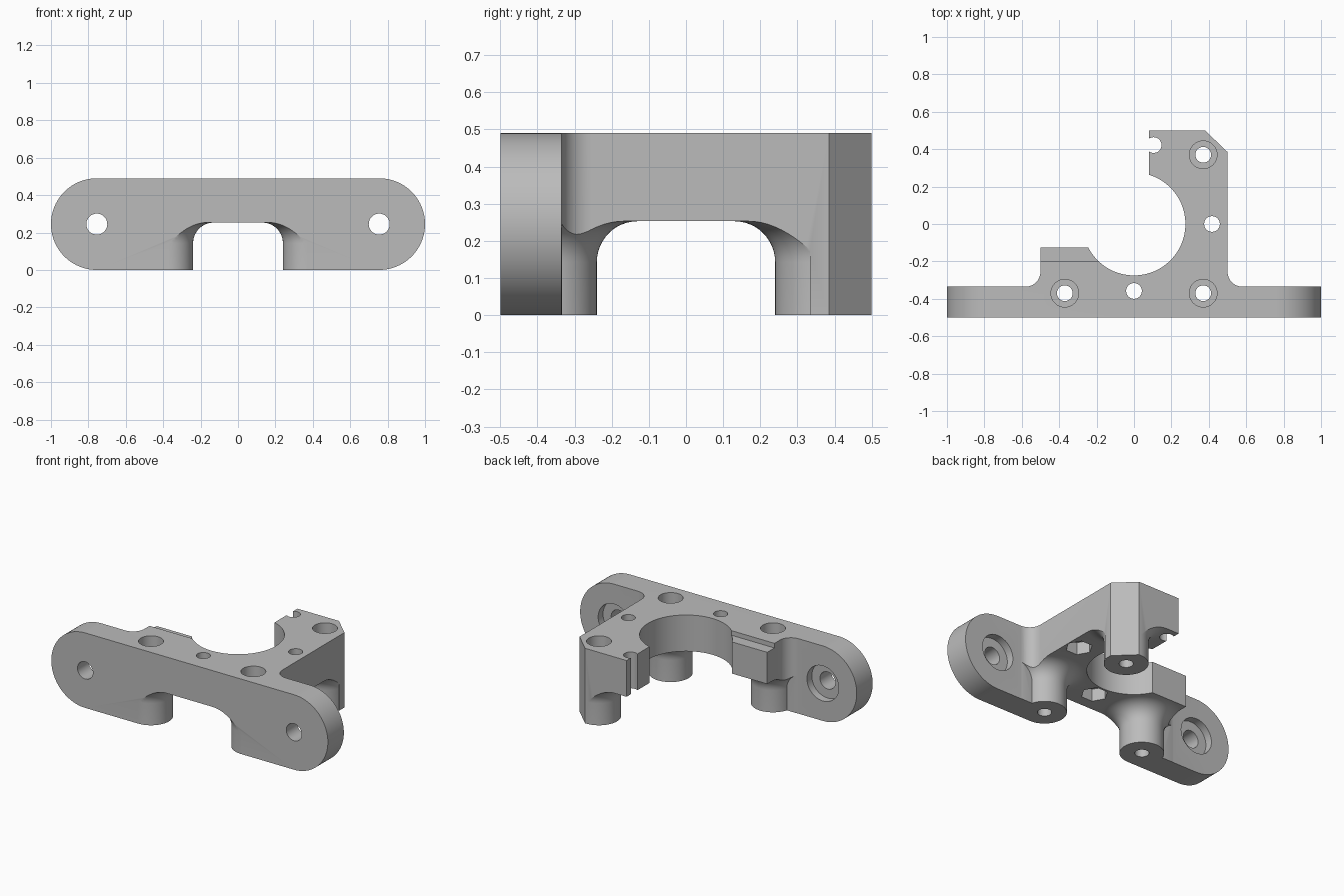
import bpy, bmesh
from math import sin, cos, pi, radians
from mathutils import Matrix

cube = bpy.data.objects.get("Cube")
if cube:
    bpy.data.objects.remove(cube, do_unlink=True)

grey = bpy.data.materials.new("machined_grey")
grey.use_nodes = True
grey.diffuse_color = (0.5, 0.5, 0.5, 1)
grey.node_tree.nodes["Principled BSDF"].inputs["Base Color"].default_value = (0.5, 0.5, 0.5, 1)

H, UNDER = 0.49, 0.253       # overall height, underside of the plate
LEG, LEG_R, FLARE = 0.37, 0.13, 0.11
EAR_X, EAR_R = 0.755, 0.245


def finish(name, bm):
    bmesh.ops.recalc_face_normals(bm, faces=bm.faces)
    mesh = bpy.data.meshes.new(name)
    bm.to_mesh(mesh)
    bm.free()
    mesh.materials.append(grey)
    ob = bpy.data.objects.new(name, mesh)
    bpy.context.collection.objects.link(ob)
    return ob


def prism(name, pts, z0, z1):
    bm = bmesh.new()
    face = bm.faces.new([bm.verts.new((x, y, z0)) for x, y in pts])
    up = bmesh.ops.extrude_face_region(bm, geom=[face])["geom"]
    bmesh.ops.translate(bm, vec=(0, 0, z1 - z0),
                        verts=[v for v in up if isinstance(v, bmesh.types.BMVert)])
    return finish(name, bm)


def arc(cx, cy, r, start, end, n=12):
    angles = [radians(start + (end - start) * i / n) for i in range(n + 1)]
    return [(cx + r * cos(a), cy + r * sin(a)) for a in angles]


def rect(x0, x1, y0, y1):
    return [(x0, y0), (x1, y0), (x1, y1), (x0, y1)]


def round_cutter(x, y, r, z0, z1, n=48):
    return prism("hole_cutter", arc(x, y, r, 0, 360, n)[:-1], z0, z1)


def turn_to_y(ob):
    # local z becomes -y, local y becomes z
    ob.data.transform(Matrix.Rotation(radians(90), 4, "X"))
    return ob


def boolean(target, tool, operation="DIFFERENCE"):
    mod = target.modifiers.new("cut", "BOOLEAN")
    mod.operation, mod.solver, mod.object = operation, "EXACT", tool
    bpy.context.view_layer.objects.active = target
    bpy.ops.object.modifier_apply(modifier=mod.name)
    bpy.data.objects.remove(tool, do_unlink=True)


def flared_leg(x, y):
    # straight post sweeping out into the plate underside
    top = UNDER - FLARE
    profile = [(0, -0.2), (LEG_R, -0.2)]
    profile += arc(LEG_R + FLARE, top, FLARE, 180, 90, 12)
    profile += [(LEG_R + FLARE, UNDER + 0.1), (0, UNDER + 0.1)]
    bm = bmesh.new()
    verts = [bm.verts.new((r, 0, z)) for r, z in profile]
    edges = [bm.edges.new(p) for p in zip(verts, verts[1:])]
    bmesh.ops.spin(bm, geom=verts + edges, cent=(0, 0, 0), axis=(0, 0, 1),
                   angle=2 * pi, steps=64)
    bmesh.ops.remove_doubles(bm, verts=bm.verts, dist=0.0001)
    bmesh.ops.translate(bm, verts=bm.verts, vec=(x, y, 0))
    return finish("leg_form", bm)


# Bracket body: plan outline with filleted ears and a chamfered corner
outline = [(-1.1, -0.5), (1.1, -0.5), (1.1, -0.335)]
outline += arc(0.58, -0.255, 0.08, 270, 180)
outline += [(0.5, 0.385), (0.38, 0.5), (0.08, 0.5), (0.08, 0), (0, -0.125), (-0.5, -0.125)]
outline += arc(-0.58, -0.255, 0.08, 0, -90)
outline += [(-1.1, -0.335)]
bracket = prism("mounting_bracket", outline, 0, H)

# Rounded ear ends
stadium = arc(EAR_X, EAR_R, EAR_R, -90, 90, 48) + arc(-EAR_X, EAR_R, EAR_R, 90, 270, 48)
boolean(bracket, turn_to_y(prism("ear_form", stadium, -0.8, 0.8)), "INTERSECT")

# Hollow beneath the plate, leaving the corners and flared legs
hollow = prism("hollow", rect(-LEG, LEG, -0.7, 0.7), -0.1, UNDER)
boolean(hollow, prism("hollow_cross", rect(-0.7, 0.7, -0.334, 0.334), -0.1, UNDER), "UNION")
for x, y in ((-LEG, -LEG), (LEG, -LEG), (LEG, LEG)):
    boolean(hollow, flared_leg(x, y))
boolean(bracket, hollow)

# Central bore and lowered tab
boolean(bracket, round_cutter(0, 0, 0.275, -0.1, 0.6, 96))
boolean(bracket, prism("tab_step", rect(-0.6, -0.1, -0.2, 0), H - 0.03, 0.6))

# Counterbored screw holes through the legs
for x, y in ((-LEG, -LEG), (LEG, -LEG), (LEG, LEG)):
    boolean(bracket, round_cutter(x, y, 0.042, -0.1, 0.6))
    boolean(bracket, round_cutter(x, y, 0.074, H - 0.15, 0.6))

# Small plate holes with hexagonal nut pockets underneath
for x, y in ((0.417, 0), (0, -0.358)):
    boolean(bracket, round_cutter(x, y, 0.042, -0.1, 0.6))
    boolean(bracket, round_cutter(x, y, 0.08, 0.1, UNDER + 0.08, 6))

# Open round notch at the back arm
boolean(bracket, round_cutter(0.105, 0.422, 0.042, -0.1, 0.6))

# Ear holes, counterbored from behind
for x in (-EAR_X, EAR_X):
    boolean(bracket, turn_to_y(round_cutter(x, EAR_R, 0.056, 0.2, 0.7)))
    boolean(bracket, turn_to_y(round_cutter(x, EAR_R, 0.115, 0.2, 0.385)))

# Smooth curved walls, crisp edges
bpy.ops.object.select_all(action="DESELECT")
bracket.select_set(True)
bpy.context.view_layer.objects.active = bracket
bpy.ops.object.shade_smooth_by_angle(angle=radians(25))
